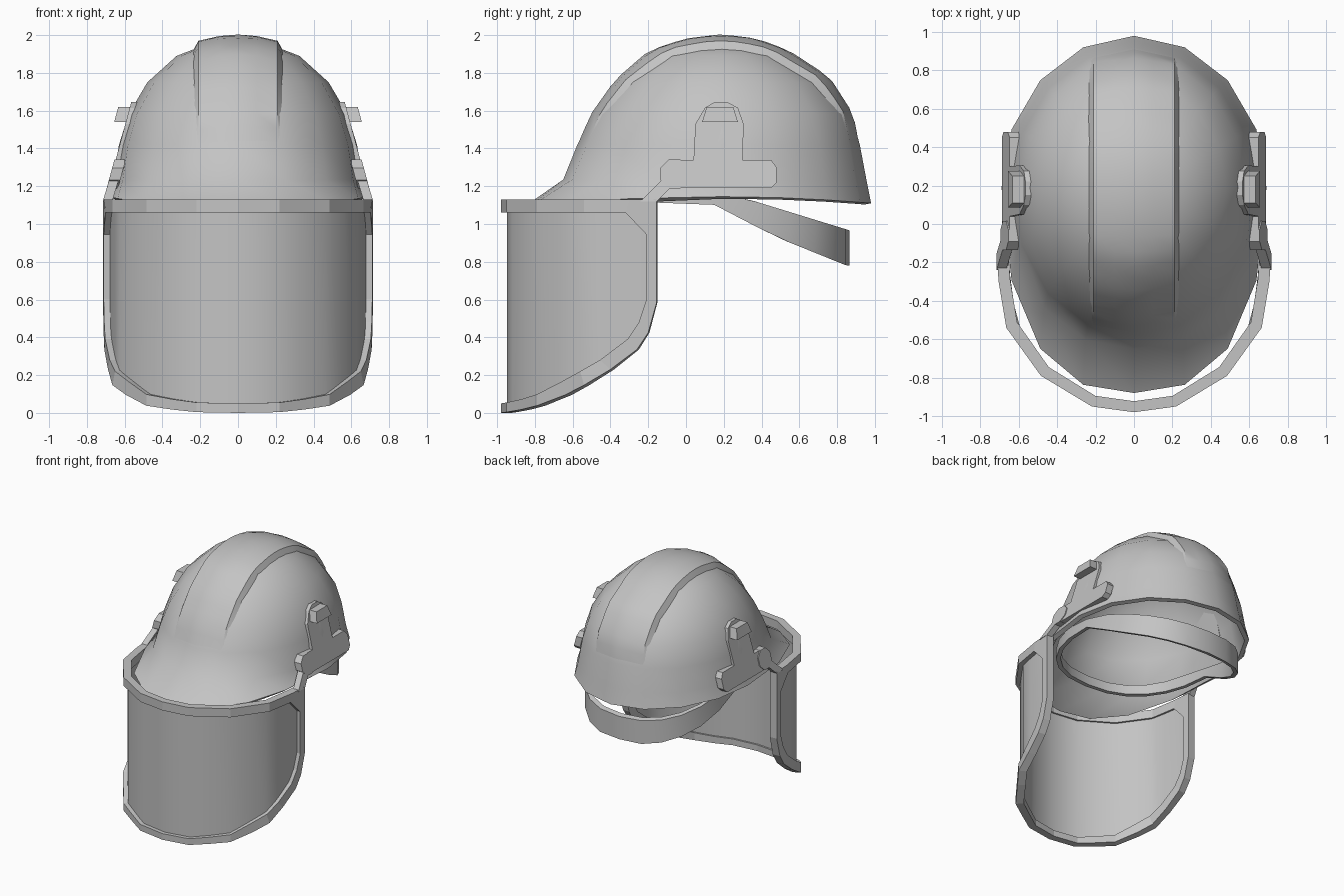
import bpy, bmesh, math
from mathutils import Vector
from mathutils.bvhtree import BVHTree

if "Cube" in bpy.data.objects:
    bpy.data.objects.remove(bpy.data.objects["Cube"])

GREY = (0.55, 0.55, 0.55, 1)
grey = bpy.data.materials.new("plain grey")
grey.use_nodes = True
grey.diffuse_color = GREY
grey.node_tree.nodes["Principled BSDF"].inputs["Base Color"].default_value = GREY


def make(name, verts, faces, smooth=None, mirror=False, thick=0):
    mesh = bpy.data.meshes.new(name)
    mesh.from_pydata(verts, [], faces)
    bm = bmesh.new()
    bm.from_mesh(mesh)
    bmesh.ops.remove_doubles(bm, verts=bm.verts, dist=0.0005)
    bmesh.ops.recalc_face_normals(bm, faces=bm.faces)
    # Smooth gentle bends only; open borders stay crisp once thickened
    for f in bm.faces:
        f.smooth = bool(smooth)
    for e in bm.edges:
        if e.is_boundary:
            e.smooth = mirror and all(abs(v.co.x) < .001 for v in e.verts)
        elif smooth:
            e.smooth = e.calc_face_angle(0) < math.radians(smooth)
    bm.to_mesh(mesh)
    bm.free()
    mesh.materials.append(grey)
    ob = bpy.data.objects.new(name, mesh)
    bpy.context.collection.objects.link(ob)
    if mirror:
        mod = ob.modifiers.new("Mirror", "MIRROR")
        mod.use_clip = True
    if thick:
        mod = ob.modifiers.new("Thickness", "SOLIDIFY")
        mod.thickness = thick
        mod.offset = -1
    return ob


def loft(sections, around=True, along=False):
    """Skin equal-length sections; optionally close each section and the run."""
    n, m = len(sections[0]), len(sections)
    verts = [p for s in sections for p in s]
    faces = []
    for i in range(m if along else m - 1):
        for j in range(n if around else n - 1):
            a, b, k = i * n, (i + 1) % m * n, (j + 1) % n
            faces.append((a + j, a + k, b + k, b + j))
    return verts, faces


def lerp_table(table, t):
    for (a, u), (b, v) in zip(table, table[1:]):
        if t <= b:
            return u + (v - u) * max(0, (t - a) / (b - a))
    return table[-1][1]


# Helmet shell: rings of (height, half width, front, back, front squareness)
RINGS = [(1.12, .69, -.88, .98, 1.25), (1.235, .66, -.65, .955, 1.12),
         (1.42, .63, -.575, .92, 1.05), (1.58, .58, -.495, .875, 1),
         (1.75, .48, -.36, .745, 1), (1.89, .325, -.18, .53, 1),
         (1.95, .17, 0, .37, 1), (1.972, .004, .186, .194, 1)]
MID = .19
SEG = 16
sections = []
for z, w, front, back, q in RINGS:
    ring = []
    for i in range(SEG):
        a = 2 * math.pi * i / SEG
        c = math.cos(a)
        if c >= 0:
            y = MID + (back - MID) * c
        else:
            y = MID - (MID - front) * (1 - (1 + c) ** q)
        h = z
        if z == RINGS[0][0]:
            h = 1.145 - (.035 if c > 0 else .07) * c * c
        ring.append((w * math.sin(a), y, h))
    sections.append(ring)
verts, faces = loft(sections)
faces.append(tuple(range(len(verts) - SEG, len(verts))))
make("helmet_shell", verts, faces, smooth=50, thick=.035)
tree = BVHTree.FromPolygons([Vector(v) for v in verts], faces)

# Raised centre band, fading into the shell at both ends
strips = []
STEPS = 24
for i in range(STEPS + 1):
    t = i / STEPS
    ang = math.radians(16 + 150 * t)
    d = Vector((0, math.cos(ang), math.sin(ang)))
    lift = .036 * min(1, t / .2, (1 - t) / .3)
    row = []
    for x, s in ((-.24, -1), (-.21, 1), (-.1, 1), (0, 1), (.1, 1), (.21, 1), (.24, -1)):
        hit = tree.ray_cast(Vector((x, MID, 1.25)), d)[0]
        out = lift if s > 0 else -.008
        if x == 0:
            out -= .004 * lift / .036
        row.append(hit + d * out)
    strips.append(row)
make("centre_ridge", *loft(strips, around=False), smooth=28)

# Visor plan curve: half width at each depth
PLAN = [(-.98, 0), (-.95, .22), (-.79, .485), (-.54, .665), (-.3, .705), (-.15, .715)]


def on_visor(y, z, k=0):
    """Point on the visor wall; k = 0 outside, 1 inside."""
    return (lerp_table(PLAN, y) * (1 - .085 * k), -.1 + (y + .1) * (1 - .065 * k), z)


# Visor frame: pairs of outer and inner outline points, from top to bottom centre
FRAME = [((y, 1.13), (y, 1.06)) for y in (-.98, -.95, -.79, -.54)]
FRAME += [((-.3, 1.13), (-.32, 1.06)), ((-.155, 1.13), (-.21, .945)),
          ((-.155, .585), (-.21, .6)), ((-.2, .425), (-.25, .48)),
          ((-.26, .335), (-.31, .39)), ((-.4, .23), (-.455, .28)),
          ((-.54, .147), (-.56, .22)), ((-.64, .095), (-.66, .165)),
          ((-.79, .038), (-.79, .098)), ((-.87, .018), (-.87, .073)),
          ((-.95, .004), (-.95, .055)), ((-.98, 0), (-.98, .05))]
frame = [[on_visor(*o), on_visor(*i), on_visor(*i, 1), on_visor(*o, 1)] for o, i in FRAME]
make("visor_frame", *loft(frame), mirror=True)

# Visor panel set in the middle of the frame
panel = []
for o, i in FRAME[6:]:
    y, low = (o[0] + i[0]) / 2, (o[1] + i[1]) / 2
    panel.append([on_visor(y, low, .55), on_visor(y, 1.05 if y > -.2 else 1.1, .55)])
make("visor_panel", *loft(panel, around=False), smooth=40, mirror=True, thick=.012)

# Head band: level at the front, dropping below the rim at the back
LOW = [(-.6, 1.13), (.19, 1.1), (.43, .95), (.85, .78)]
HIGH = [(-.6, 1.2), (0, 1.2), (.3, 1.14), (.87, .965)]
band = []
for i in range(24):
    a = 2 * math.pi * i / 24
    c, s = math.cos(a), math.sin(a)
    sec = []
    for r, table in ((1, LOW), (1, HIGH), (.95, HIGH), (.95, LOW)):
        y = .15 + math.copysign(abs(c) ** .85, c) * (.715 * r)
        sec.append((.585 * r * math.copysign(abs(s) ** .85, s), y, lerp_table(table, y)))
    band.append(sec)
make("head_band", *loft(band, along=True), smooth=35)


# Side fittings: outlines in side view, extruded outward on the shell's slope
def plate(name, outline, base, depth, slope=.27):
    n = len(outline)
    inner = [(base - depth - (z - 1.19) * slope, y, z) for y, z in outline]
    outer = [(x + depth, y, z) for x, y, z in inner]
    verts, faces = loft([inner, outer])
    faces += [tuple(range(n)), tuple(range(n, 2 * n))]
    return make(name, verts, faces, mirror=True)


plate("side_bracket", [(-.05, 1.19), (.45, 1.19), (.48, 1.22), (.48, 1.3), (.45, 1.34),
                       (.3, 1.34), (.305, 1.53), (.275, 1.615), (.22, 1.645), (.15, 1.645),
                       (.1, 1.615), (.05, 1.53), (.04, 1.34), (-.05, 1.34)], .688, .055)
plate("bracket_tab", [(.085, 1.54), (.275, 1.54), (.25, 1.62), (.11, 1.62)], .75, .08)
plate("pivot_disc", [(-.06 + .082 * math.cos(math.pi * (k + .5) / 4),
                      1.265 + .082 * math.sin(math.pi * (k + .5) / 4)) for k in range(8)],
      .695, .06, .27)
plate("visor_arm", [(-.115, 1.245), (-.075, 1.2), (-.155, 1.12), (-.24, 1.12)], .695, .05, .3)
